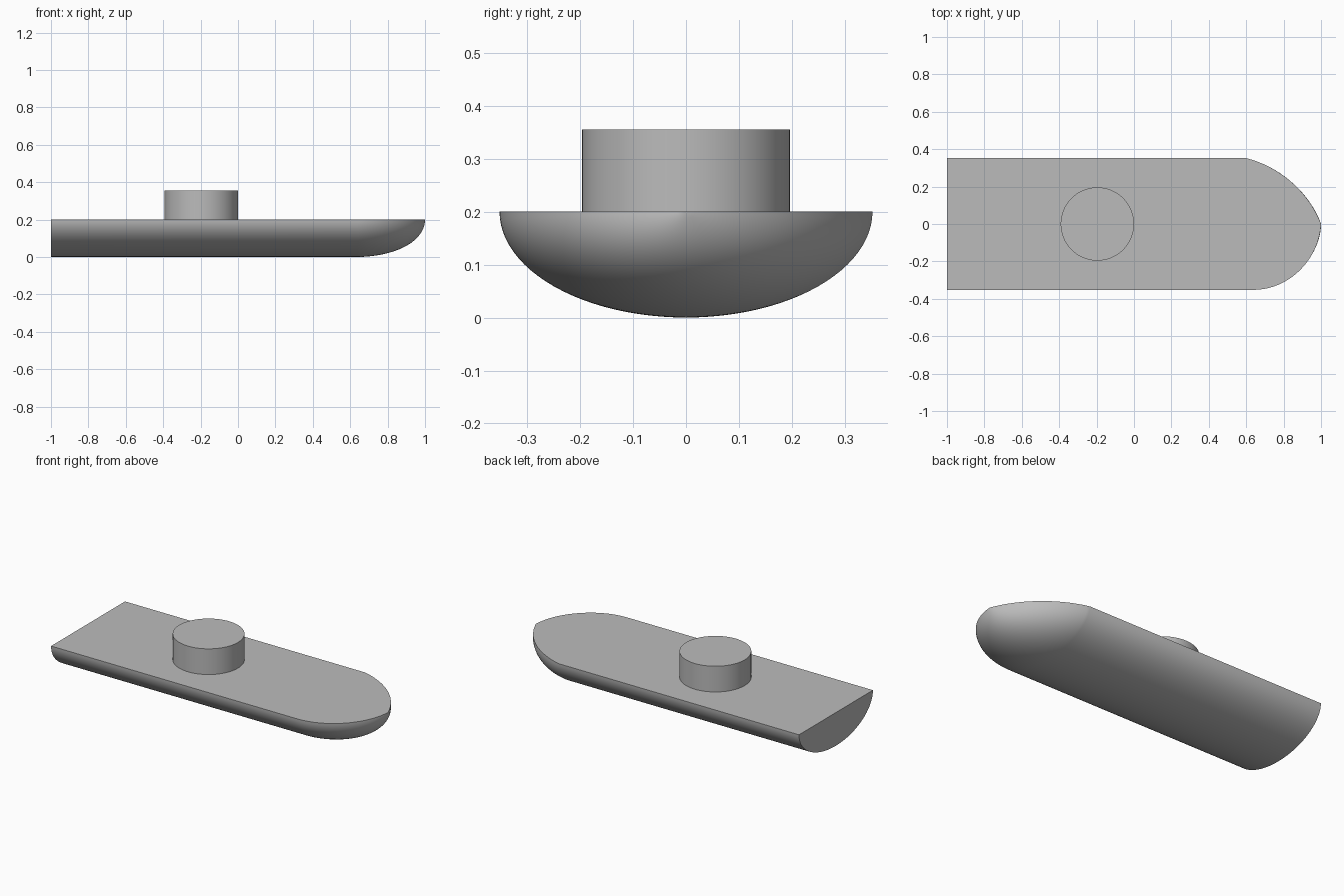
import bpy
import bmesh
from math import sin, cos, pi, radians
from mathutils import Vector

cube = bpy.data.objects.get("Cube")
if cube:
    bpy.data.objects.remove(cube, do_unlink=True)

grey = bpy.data.materials.new("plain grey")
grey.use_nodes = True
colour = (0.5, 0.5, 0.5, 1)
grey.diffuse_color = colour
grey.node_tree.nodes["Principled BSDF"].inputs["Base Color"].default_value = colour

HALF_WIDTH, DECK = 0.352, 0.2
TIP = (1, 0, DECK)


def bezier(points, t):
    a, b, c, d = (Vector(p) for p in points)
    s = 1 - t
    return a * s**3 + b * 3 * s * s * t + c * 3 * s * t * t + d * t**3


def finish(obj):
    obj.data.materials.append(grey)
    bpy.ops.object.select_all(action="DESELECT")
    obj.select_set(True)
    bpy.context.view_layer.objects.active = obj
    bpy.ops.object.shade_smooth_by_angle(angle=radians(30))


# Guide curves of the bow: the two deck edges and the keel
left_edge = [(0.60, HALF_WIDTH, DECK), (0.77, 0.31, DECK), (0.93, 0.18, DECK), TIP]
right_edge = [(0.64, -HALF_WIDTH, DECK), (0.84, -0.35, DECK), (0.99, -0.18, DECK), TIP]
keel = [(0.63, 0, 0), (0.80, 0, 0), (0.99, 0, 0.06), TIP]

# Hull: half-ellipse sections lofted from the flat stern to the pointed bow
STEPS, ARC = 32, 48
sections = [[Vector((-1, y, z)) for y, z in
             ((HALF_WIDTH, DECK), (-HALF_WIDTH, DECK), (0, 0))]]
for i in range(STEPS):
    t = i / STEPS
    sections.append([bezier(c, t) for c in (left_edge, right_edge, keel)])

bm = bmesh.new()
rings = []
for left, right, low in sections:
    mid = (left + right) / 2
    rings.append([bm.verts.new(mid + (left - right) / 2 * cos(pi * j / ARC)
                               + (low - mid) * sin(pi * j / ARC))
                  for j in range(ARC + 1)])
for a, b in zip(rings, rings[1:]):
    for j in range(ARC):
        bm.faces.new((a[j], a[j + 1], b[j + 1], b[j]))
tip = bm.verts.new(TIP)
for j in range(ARC):
    bm.faces.new((rings[-1][j], rings[-1][j + 1], tip))

# Stern plate and flat deck
bm.faces.new(rings[0])
bm.faces.new([r[0] for r in rings] + [tip] + [r[-1] for r in reversed(rings)])
bmesh.ops.recalc_face_normals(bm, faces=bm.faces)
mesh = bpy.data.meshes.new("hull")
bm.to_mesh(mesh)
bm.free()
hull = bpy.data.objects.new("hull", mesh)
bpy.context.collection.objects.link(hull)
finish(hull)

# Round tower standing on the deck
HEIGHT = 0.155
bpy.ops.mesh.primitive_cylinder_add(vertices=96, radius=0.196, depth=HEIGHT,
                                    location=(-0.196, 0, DECK + HEIGHT / 2))
tower = bpy.context.object
tower.name = "tower"
finish(tower)
